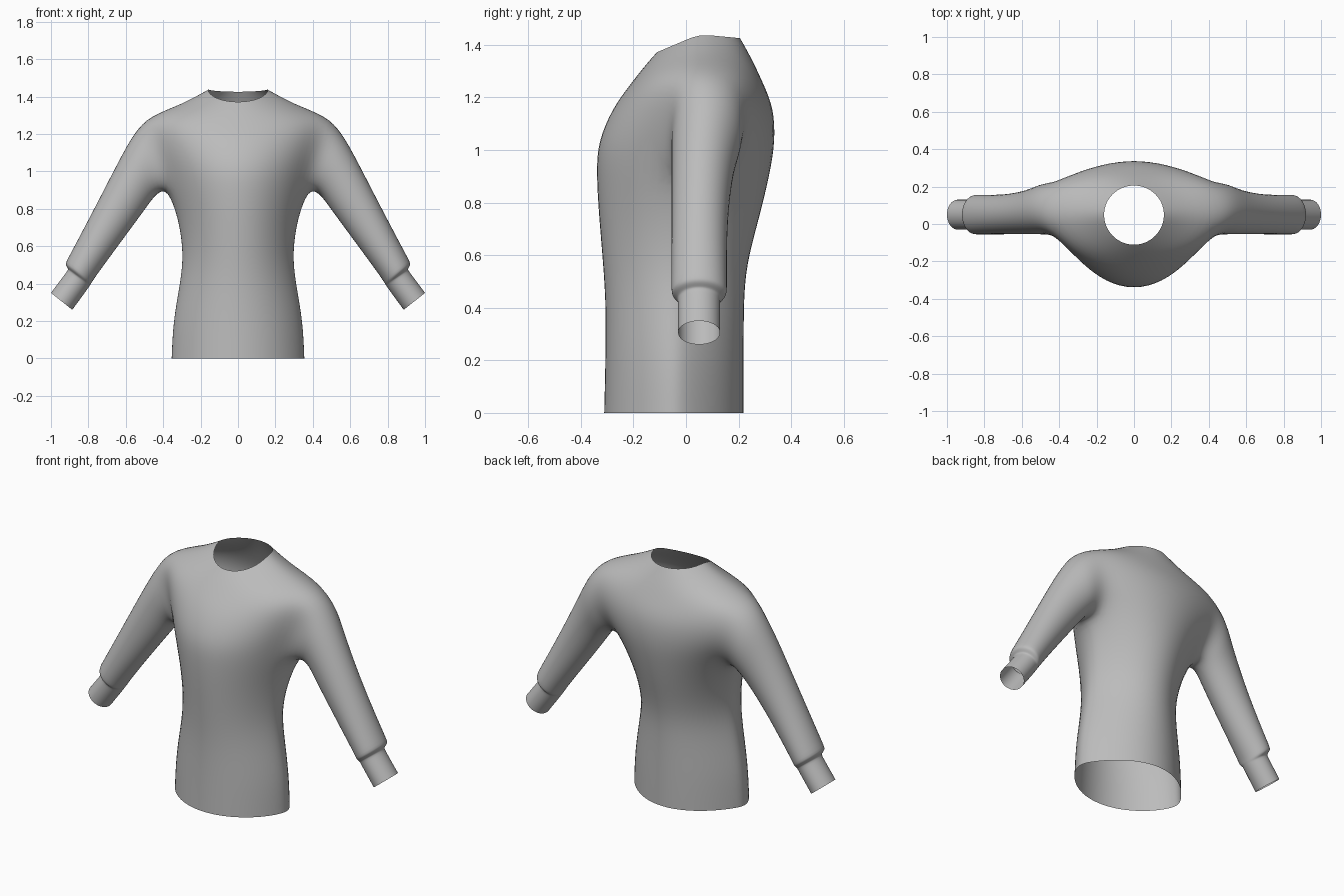
import bpy
import bmesh
from math import sin, cos, pi
from mathutils import Vector

cube = bpy.data.objects.get("Cube")
if cube:
    bpy.data.objects.remove(cube, do_unlink=True)

# Knit fabric colour
fabric = bpy.data.materials.new("grey_fabric")
fabric.use_nodes = True
GREY = (0.5, 0.5, 0.5, 1)
fabric.diffuse_color = GREY
fabric.node_tree.nodes["Principled BSDF"].inputs["Base Color"].default_value = GREY

COLS = 8           # half ring, centre front to centre back
SIDE = COLS // 2
bm = bmesh.new()


def body_ring(width, front, side, back, pf=1.0, pb=1.0, blade=0.0):
    """Half ring; front, side and back are (y, z) pairs, blade fills the back."""
    verts = []
    for c in range(COLS + 1):
        a = pi * c / COLS
        end, power = (front, pf) if c < SIDE else (back, pb)
        base = side[0] + (blade if c > SIDE else 0)
        t = abs(cos(a)) ** power
        y = base + (end[0] - base) * t * 1.03
        z = side[1] + (end[1] - side[1]) * t
        verts.append(bm.verts.new((width * 1.025 * sin(a), y, z)))
    return verts


def level_ring(z, width, front, side, back, pf=1.0, pb=1.0, blade=0.0):
    return body_ring(width, (front, z), (side, z), (back, z), pf, pb, blade)


# Torso rings from hem to neckline
rings = [
    level_ring(0.0, 0.355, -0.312, -0.045, 0.222, 1.3, 1.6),
    level_ring(0.2, 0.347, -0.307, -0.045, 0.222, 1.3, 1.6),
    level_ring(0.4, 0.309, -0.305, -0.045, 0.222, 1.3, 1.6),
    level_ring(0.56, 0.29, -0.315, -0.04, 0.23, 1.3, 1.6),
    level_ring(0.75, 0.318, -0.332, -0.005, 0.283, 1.3, 1.5),
    level_ring(0.91, 0.377, -0.342, 0.045, 0.32, 1.3, 1.35),
    level_ring(1.03, 0.41, -0.337, 0.05, 0.342, 1.3, 2.0, 0.14),
    level_ring(1.16, 0.46, -0.28, 0.05, 0.338, 1.3, 2.4, 0.17),
    body_ring(0.475, (-0.21, 1.25), (0.06, 1.30), (0.29, 1.26), 1.1, 1.2, 0.07),
    body_ring(0.30, (-0.155, 1.32), (0.05, 1.362), (0.25, 1.345)),
    body_ring(0.16, (-0.11, 1.37), (0.05, 1.44), (0.205, 1.425)),
]
PIT, TOP = 5, 8    # rings at the bottom and top of the armhole

for r in range(len(rings) - 1):
    for c in range(COLS):
        if PIT <= r < TOP and c in (SIDE - 1, SIDE):
            continue   # armhole
        low, high = rings[r], rings[r + 1]
        bm.faces.new((low[c], low[c + 1], high[c + 1], high[c]))

# Armhole loop: armpit, up the front, over the shoulder, down the back
f, b = SIDE - 1, SIDE + 1
loop = [rings[PIT][SIDE]]
loop += [rings[r][f] for r in range(PIT, TOP + 1)]
loop += [rings[TOP][SIDE]]
loop += [rings[r][b] for r in range(TOP, PIT - 1, -1)]
N = len(loop)

# Points inside the open armhole
for r in range(PIT + 1, TOP):
    bm.verts.remove(rings[r][SIDE])

# Sleeve and cuff: outer (x, z), inner (x, z), y centre, y half width
sleeve = [
    ((0.555, 1.205), (0.435, 0.885), 0.08, 0.135),
    ((0.63, 1.07), (0.485, 0.815), 0.063, 0.117),
    ((0.76, 0.815), (0.61, 0.645), 0.05, 0.105),
    ((0.908, 0.535), (0.772, 0.425), 0.05, 0.105),
    ((0.926, 0.504), (0.784, 0.402), 0.05, 0.106),
    ((0.906, 0.478), (0.792, 0.391), 0.05, 0.08),
    ((0.912, 0.467), (0.798, 0.38), 0.05, 0.08),
    ((1.0, 0.35), (0.886, 0.26), 0.05, 0.08),
]
for outer, inner, yc, half in sleeve:
    o, i = Vector((outer[0], yc, outer[1])), Vector((inner[0], yc, inner[1]))
    mid, arm = (o + i) / 2, (i - o) / 2 * 1.068
    ring = []
    for k in range(N):
        a = 2 * pi * k / N
        ring.append(bm.verts.new(mid + arm * cos(a) + Vector((0, -half * 1.068 * sin(a), 0))))
    for k in range(N):
        n = (k + 1) % N
        bm.faces.new((loop[k], ring[k], ring[n], loop[n]))
    loop = ring

for face in bm.faces:
    face.smooth = True

mesh = bpy.data.meshes.new("sweater")
bm.to_mesh(mesh)
bm.free()
mesh.materials.append(fabric)
sweater = bpy.data.objects.new("sweater", mesh)
bpy.context.collection.objects.link(sweater)

# Other half, then a smooth surface
mirror = sweater.modifiers.new("mirror", "MIRROR")
mirror.use_clip = True
mirror.merge_threshold = 0.001
subdivision = sweater.modifiers.new("subdivision", "SUBSURF")
subdivision.levels = 2
subdivision.render_levels = 2
